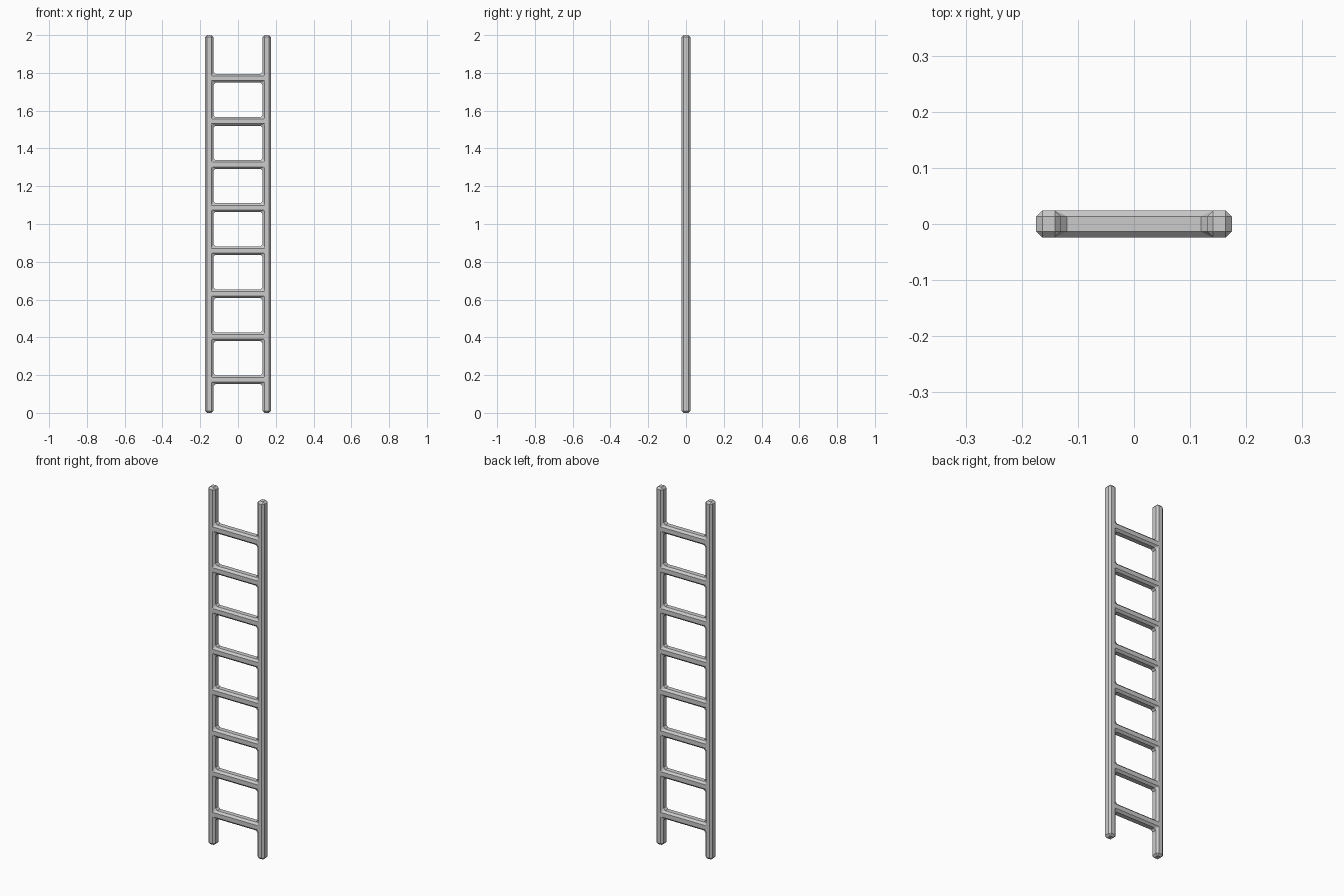
import bpy, bmesh

if "Cube" in bpy.data.objects:
    bpy.data.objects.remove(bpy.data.objects["Cube"])

HALF_W, HALF_D, RAIL_IN = 0.1745, 0.024, 0.130
RUNGS, FIRST, STEP, RUNG_H = 8, 0.175, 0.228, 0.046
BEVEL = 0.011

# Grid lines of the flat ladder layout
xs = [-HALF_W, -RAIL_IN, RAIL_IN, HALF_W]
zs = [0.0]
for i in range(RUNGS):
    c = FIRST + i * STEP
    zs += [c - RUNG_H / 2, c + RUNG_H / 2]
zs.append(2.0)

bm = bmesh.new()
verts = [[bm.verts.new((x, -HALF_D, z)) for x in xs] for z in zs]


def cell(col, row):
    a, b = verts[row], verts[row + 1]
    bm.faces.new((a[col], a[col + 1], b[col + 1], b[col]))


# Rails run the full height, rungs fill every second middle cell
for row in range(len(zs) - 1):
    cell(0, row)
    cell(2, row)
    if row % 2 == 1:
        cell(1, row)

# Thickness: extrude the layout to the back
ext = bmesh.ops.extrude_face_region(bm, geom=bm.faces[:], use_keep_orig=True)
new_verts = [g for g in ext["geom"] if isinstance(g, bmesh.types.BMVert)]
bmesh.ops.translate(bm, verts=new_verts, vec=(0, 2 * HALF_D, 0))
bmesh.ops.recalc_face_normals(bm, faces=bm.faces[:])

mesh = bpy.data.meshes.new("ladder")
bm.to_mesh(mesh)
bm.free()
ladder = bpy.data.objects.new("ladder", mesh)
bpy.context.collection.objects.link(ladder)

# Chamfered edges, end caps and inner corners
bev = ladder.modifiers.new("chamfer", "BEVEL")
bev.width = BEVEL
bev.segments = 1
bev.limit_method = "ANGLE"
bev.loop_slide = False
bev.use_clamp_overlap = False
